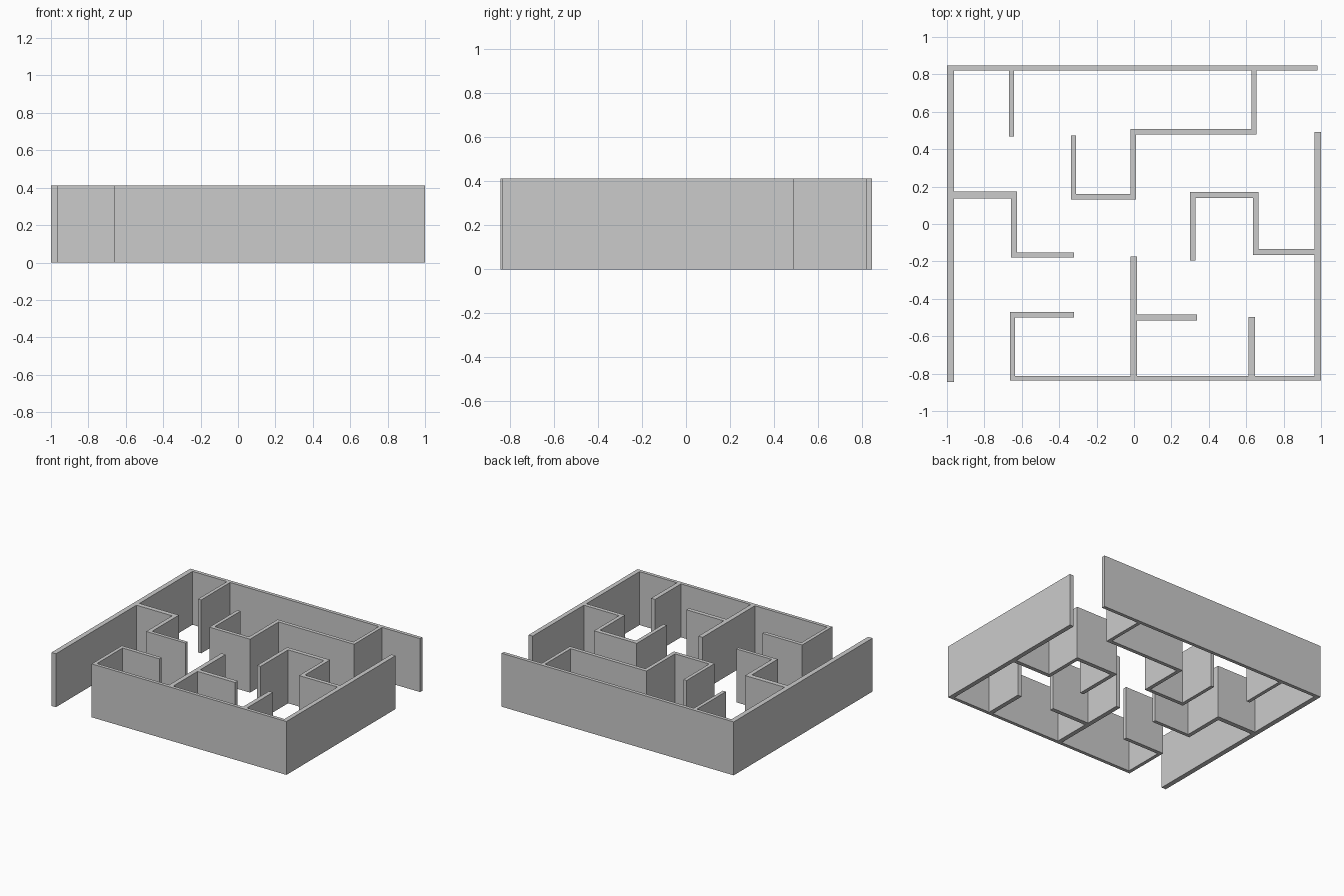
import bpy, bmesh

if "Cube" in bpy.data.objects:
    bpy.data.objects.remove(bpy.data.objects["Cube"])

HEIGHT = 0.412


def wall_block(name, rects):
    """Merge overlapping plan rectangles (x0, x1, y0, y1) into one clean solid."""
    xs = sorted({v for r in rects for v in r[:2]})
    ys = sorted({v for r in rects for v in r[2:]})
    bm = bmesh.new()
    for xa, xb in zip(xs, xs[1:]):
        for ya, yb in zip(ys, ys[1:]):
            cx, cy = (xa + xb) / 2, (ya + yb) / 2
            if any(r[0] < cx < r[1] and r[2] < cy < r[3] for r in rects):
                bm.faces.new([bm.verts.new((x, y, 0)) for x, y in
                              ((xa, ya), (xb, ya), (xb, yb), (xa, yb))])
    bmesh.ops.remove_doubles(bm, verts=bm.verts[:], dist=1e-5)
    ext = bmesh.ops.extrude_face_region(bm, geom=bm.faces[:], use_keep_orig=True)
    top = [g for g in ext["geom"] if isinstance(g, bmesh.types.BMVert)]
    bmesh.ops.translate(bm, verts=top, vec=(0, 0, HEIGHT))
    bmesh.ops.recalc_face_normals(bm, faces=bm.faces[:])
    bmesh.ops.dissolve_limit(bm, angle_limit=0.01, verts=bm.verts[:], edges=bm.edges[:])
    bmesh.ops.triangulate(bm, faces=[f for f in bm.faces if len(f.verts) > 4])
    mesh = bpy.data.meshes.new(name)
    bm.to_mesh(mesh)
    bm.free()
    bpy.context.collection.objects.link(bpy.data.objects.new(name, mesh))


# Back and left outer walls with the partitions attached to them
wall_block("back_left_walls", [
    (-1.0, 0.98, 0.82, 0.847),          # back wall
    (-1.0, -0.962, -0.845, 0.847),      # left wall
    (-0.668, -0.641, 0.467, 0.82),      # back stub
    (0.628, 0.655, 0.479, 0.82),        # stepped partition
    (-0.018, 0.655, 0.479, 0.508),
    (-0.018, 0.011, 0.131, 0.508),
    (-0.337, 0.011, 0.131, 0.16),
    (-0.337, -0.31, 0.131, 0.473),
    (-0.962, -0.625, 0.136, 0.173),     # left hook
    (-0.657, -0.625, -0.18, 0.173),
    (-0.657, -0.322, -0.18, -0.153),
])

# Front and right outer walls with the partitions attached to them
wall_block("front_right_walls", [
    (-0.662, 1.0, -0.838, -0.812),      # front wall
    (0.965, 1.0, -0.838, 0.491),        # right wall
    (-0.662, -0.635, -0.838, -0.47),    # front left hook
    (-0.662, -0.322, -0.499, -0.47),
    (-0.019, 0.016, -0.812, -0.174),    # middle divider and branch
    (0.016, 0.336, -0.516, -0.483),
    (0.612, 0.646, -0.812, -0.498),     # front stub
    (0.636, 0.965, -0.165, -0.134),     # right hook
    (0.636, 0.665, -0.165, 0.172),
    (0.3, 0.665, 0.139, 0.172),
    (0.3, 0.33, -0.195, 0.172),
])
